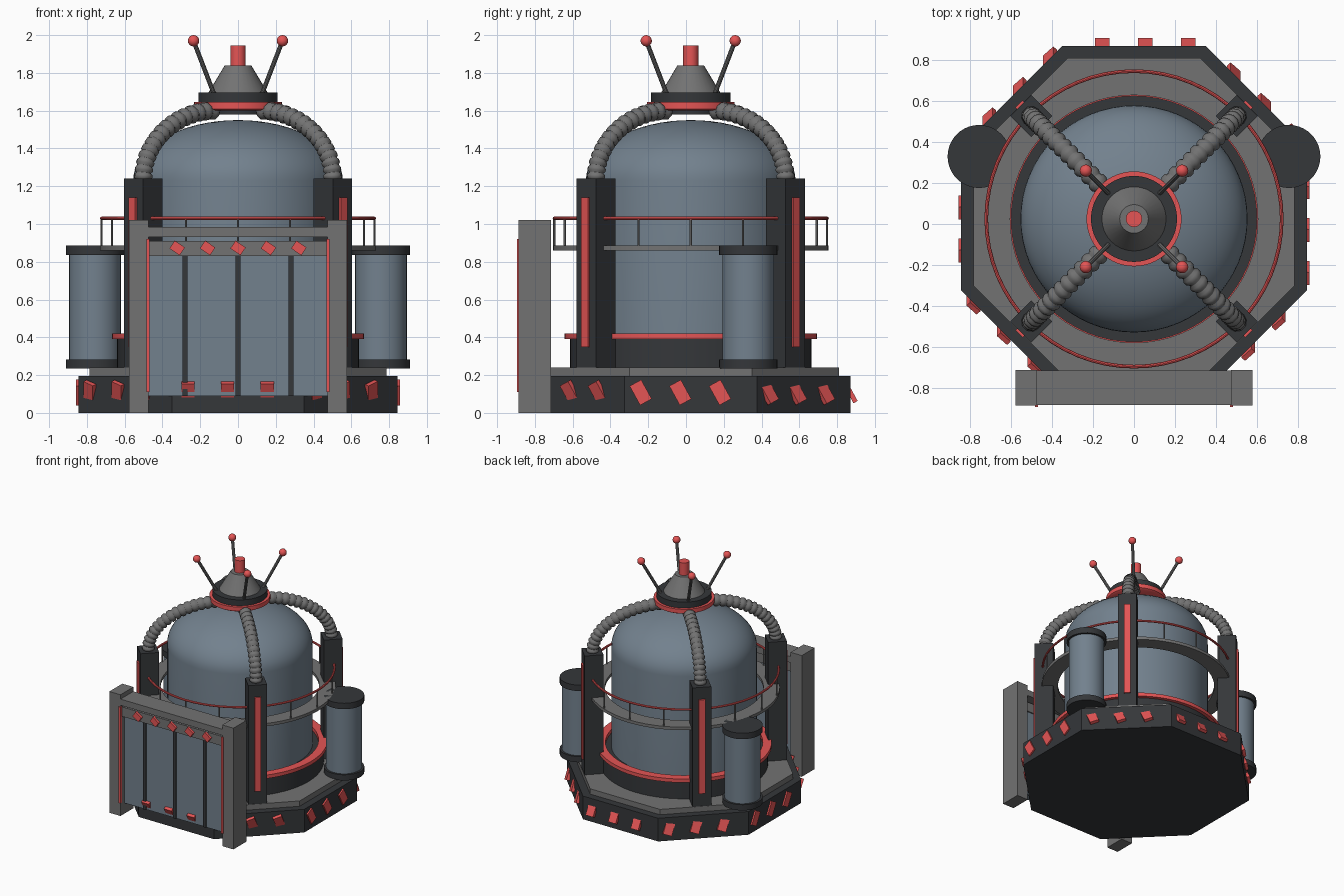
import bpy, bmesh
from math import sin, cos, pi, radians
from mathutils import Matrix, Vector

if "Cube" in bpy.data.objects:
    bpy.data.objects.remove(bpy.data.objects["Cube"])

CY = 0.025  # y of the tower axis


def mat(name, r, g, b):
    m = bpy.data.materials.new(name)
    m.diffuse_color = (r, g, b, 1)
    m.use_nodes = True
    m.node_tree.nodes["Principled BSDF"].inputs["Base Color"].default_value = m.diffuse_color
    return m


RED = mat("red", 0.78, 0.09, 0.09)
DARK = mat("dark", 0.035, 0.038, 0.042)
BLUE = mat("steel_blue", 0.17, 0.22, 0.27)
GREY = mat("grey", 0.17, 0.17, 0.17)


def finish(bm, name, m):
    bmesh.ops.remove_doubles(bm, verts=bm.verts, dist=1e-5)
    bmesh.ops.recalc_face_normals(bm, faces=bm.faces)
    me = bpy.data.meshes.new(name)
    bm.to_mesh(me)
    bm.free()
    me.materials.append(m)
    me.shade_smooth()
    me.set_sharp_from_angle(angle=radians(32))
    ob = bpy.data.objects.new(name, me)
    bpy.context.collection.objects.link(ob)
    return ob


def lathe(name, profile, m, x=0, y=CY, n=64, turn=0, closed=False):
    """Revolve (radius, z) points around a vertical axis."""
    bm = bmesh.new()
    vs = [bm.verts.new((r, 0, z)) for r, z in profile]
    pairs = list(zip(vs, vs[1:])) + ([(vs[-1], vs[0])] if closed else [])
    es = [bm.edges.new(p) for p in pairs]
    bmesh.ops.spin(bm, geom=vs + es, cent=(0, 0, 0), axis=(0, 0, 1),
                   angle=2 * pi, steps=n, use_merge=True)
    bm.transform(Matrix.Translation((x, y, 0)) @ Matrix.Rotation(turn, 4, 'Z'))
    return finish(bm, name, m)


def disc(name, r, z0, z1, m, **kw):
    return lathe(name, [(0, z0), (r, z0), (r, z1), (0, z1)], m, **kw)


def ring(name, r0, r1, z0, z1, m, **kw):
    return lathe(name, [(r0, z0), (r1, z0), (r1, z1), (r0, z1)], m, closed=True, **kw)


def box(name, centre, size, m, rot=Matrix()):
    bm = bmesh.new()
    bmesh.ops.create_cube(bm, size=1, matrix=Matrix.Translation(centre) @ rot
                          @ Matrix.Diagonal((*size, 1)))
    return finish(bm, name, m)


def rod(name, a, b, r, m, n=10):
    a, b = Vector(a), Vector(b)
    bm = bmesh.new()
    q = (b - a).to_track_quat('Z', 'Y').to_matrix().to_4x4()
    bmesh.ops.create_cone(bm, cap_ends=True, segments=n, radius1=r, radius2=r,
                          depth=(b - a).length,
                          matrix=Matrix.Translation((a + b) / 2) @ q)
    return finish(bm, name, m)


def polar(r, a, z):
    return Vector((r * cos(a), CY + r * sin(a), z))


# octagonal base and deck
k = 1 / cos(pi / 8)
disc("base", 0.845 * k, 0, 0.195, DARK, n=8, turn=pi / 8)
disc("deck", 0.785 * k, 0.195, 0.24, GREY, n=8, turn=pi / 8)

# tilted hazard plates, three per base side
for i in range(8):
    a = i * pi / 4
    for off in (-0.265, -0.055, 0.155):
        c = polar(0.845, a, 0.108) + Vector((-sin(a), cos(a), 0)) * off
        box("hazard_plate", c, (0.025, 0.07, 0.116), RED,
            Matrix.Rotation(0.5, 4, 'X') @ Matrix.Rotation(a, 4, 'Z'))

# plinth, red band and domed vessel
disc("plinth", 0.64, 0.24, 0.39, DARK)
ring("plinth_band", 0.60, 0.668, 0.39, 0.42, RED)
dome = [(0.555 * cos(t), 1.23 + 0.32 * sin(t)) for t in (j * pi / 32 for j in range(16))]
lathe("vessel", [(0, 0.38), (0.555, 0.38)] + dome + [(0, 1.55)], BLUE)

# walkway and railing
ring("walkway", 0.605, 0.73, 0.86, 0.885, GREY)
lathe("handrail", [(0.722 + 0.009 * cos(j * pi / 4), 1.03 + 0.009 * sin(j * pi / 4))
                   for j in range(8)], RED, closed=True)
for i in range(16):
    a = i * pi / 8
    rod("railing_post", polar(0.722, a, 0.88), polar(0.722, a, 1.03), 0.006, GREY, 6)

# corner pillars, ribbed hoses and antennas
for i in range(4):
    a = pi / 4 + i * pi / 2
    rz = Matrix.Rotation(a, 4, 'Z')
    box("pillar", polar(0.71, a, 0.72), (0.145, 0.145, 1.04), DARK, rz)
    box("pillar_strip", polar(0.785, a, 0.745), (0.02, 0.05, 0.79), RED, rz)

    beads = 16
    cu = bpy.data.curves.new("hose", 'CURVE')
    cu.dimensions = '3D'
    cu.bevel_depth = 0.049
    cu.bevel_resolution = 3
    cu.use_fill_caps = True
    sp = cu.splines.new('POLY')
    sp.points.add(beads * 4 - 1)
    for j, p in enumerate(sp.points):
        t = (j // 4 + (0.03, 0.3, 0.7, 0.97)[j % 4]) / beads * pi / 2
        p.co = (*polar(0.17 + 0.54 * cos(t), a, 1.235 + 0.365 * sin(t)), 1)
        p.radius = (0.8, 1, 1, 0.8)[j % 4]
    cu.materials.append(GREY)
    bpy.context.collection.objects.link(bpy.data.objects.new("hose", cu))

    tip = polar(0.333, a, 1.97)
    rod("antenna", polar(0.175, a, 1.68), tip, 0.012, GREY)
    bm = bmesh.new()
    bmesh.ops.create_uvsphere(bm, u_segments=16, v_segments=10, radius=0.03,
                              matrix=Matrix.Translation(tip))
    finish(bm, "antenna_tip", RED)

# top cap
disc("cap_hub", 0.14, 1.58, 1.61, DARK)
lathe("cap_band", [(0, 1.60), (0.215, 1.60), (0.232, 1.61), (0.232, 1.645), (0, 1.645)], RED)
disc("cap_disc", 0.21, 1.645, 1.695, DARK)
lathe("cap_cone", [(0, 1.69), (0.16, 1.69), (0.07, 1.84), (0, 1.84)], GREY, n=32)
disc("cap_beacon", 0.04, 1.83, 1.945, RED, n=24)

# side tanks
for s in (-1, 1):
    at = dict(x=s * 0.757, y=0.33, n=40)
    disc("side_tank", 0.137, 0.25, 0.86, BLUE, **at)
    disc("tank_cap_lower", 0.154, 0.235, 0.283, DARK, **at)
    disc("tank_cap_upper", 0.154, 0.835, 0.885, DARK, **at)

# front gate
for s in (-1, 1):
    box("gate_post", (s * 0.526, -0.80, 0.51), (0.104, 0.172, 1.02), GREY)
    box("gate_post_strip", (s * 0.477, -0.885, 0.515), (0.016, 0.02, 0.81), RED)
box("gate_top_beam", (0, -0.80, 0.957), (0.96, 0.17, 0.052), GREY)
box("gate_header", (0, -0.815, 0.87), (0.96, 0.10, 0.08), GREY)
box("gate_panel", (0, -0.805, 0.46), (0.96, 0.06, 0.74), BLUE)
for x in (-0.28, 0, 0.28):
    box("gate_divider", (x, -0.825, 0.46), (0.026, 0.04, 0.74), DARK)
for i in range(5):
    box("gate_marker", ((i - 2) * 0.161, -0.872, 0.873), (0.065, 0.026, 0.05), RED,
        Matrix.Rotation(0.6, 4, 'Y'))
